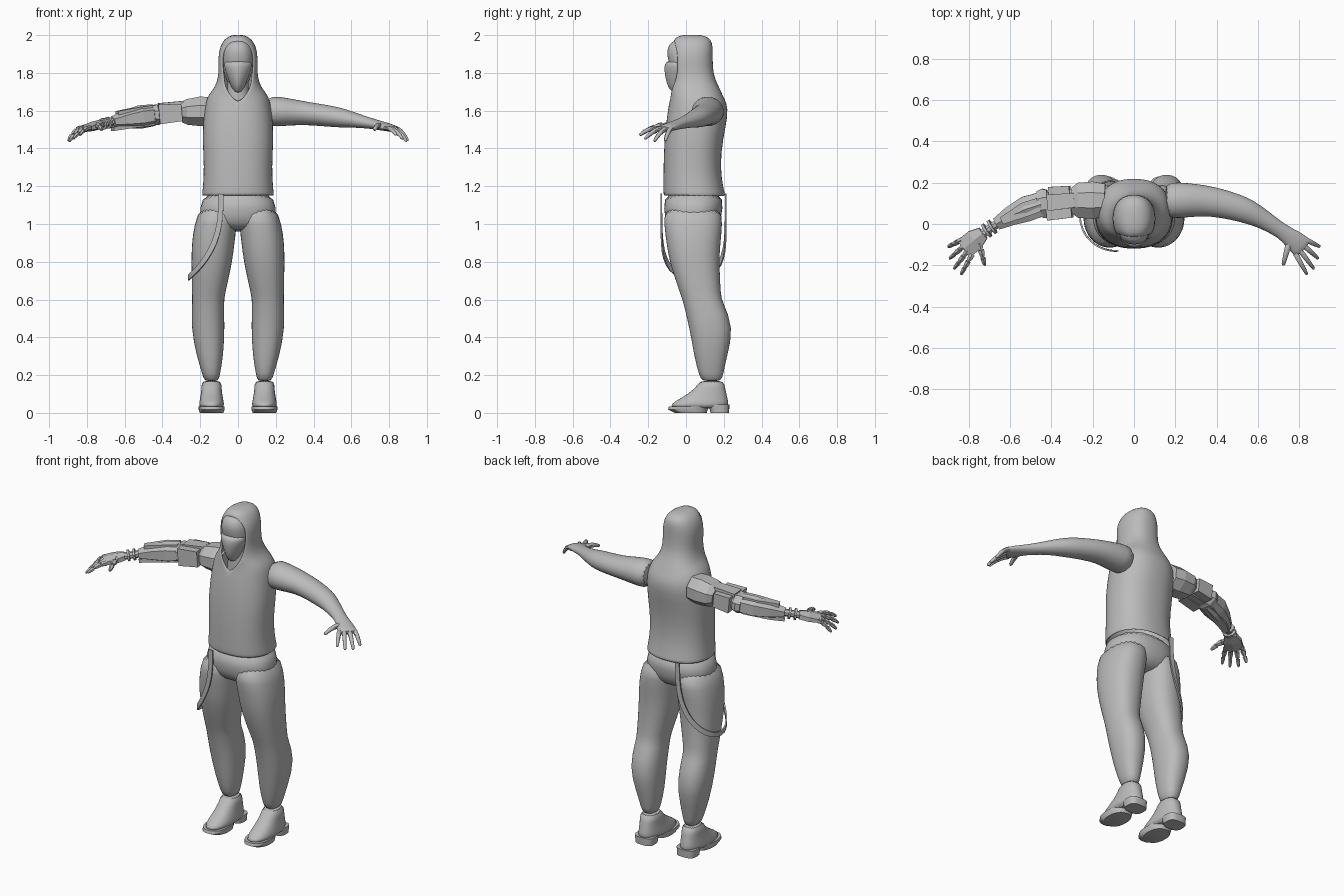
import bpy, bmesh
from math import sin, cos, asin, pi, copysign, radians
from mathutils import Vector

cube = bpy.data.objects.get("Cube")
if cube:
    bpy.data.objects.remove(cube, do_unlink=True)

tone = (.5, .5, .5, 1)
grey = bpy.data.materials.new("plain_grey")
grey.use_nodes = True
grey.diffuse_color = tone
grey.node_tree.nodes["Principled BSDF"].inputs["Base Color"].default_value = tone


def finish(name, bm, smooth=False, flat=False, thickness=0):
    """Turn a bmesh into a finished, shaded object."""
    bmesh.ops.remove_doubles(bm, verts=bm.verts, dist=.0001)
    bmesh.ops.recalc_face_normals(bm, faces=bm.faces)
    mesh = bpy.data.meshes.new(name)
    bm.to_mesh(mesh)
    bm.free()
    mesh.materials.append(grey)
    obj = bpy.data.objects.new(name, mesh)
    bpy.context.collection.objects.link(obj)
    if not flat:
        bpy.ops.object.select_all(action="DESELECT")
        obj.select_set(True)
        bpy.context.view_layer.objects.active = obj
        bpy.ops.object.shade_smooth_by_angle(angle=radians(45))
    if thickness:
        solid = obj.modifiers.new("cloth_thickness", "SOLIDIFY")
        solid.thickness = thickness
        solid.offset = -1
    if smooth:
        subdivision = obj.modifiers.new("subdivision", "SUBSURF")
        subdivision.levels = subdivision.render_levels = 1


def skin(bm, rings, hollow=False):
    """Bridge consecutive rings of vertices and cap the ends."""
    n = len(rings[0])
    for low, high in zip(rings, rings[1:]):
        for i in range(n - 1 if hollow else n):
            j = (i + 1) % n
            bm.faces.new((low[i], low[j], high[j], high[i]))
    bm.faces.new(rings[-1])
    if not hollow:
        bm.faces.new(rings[0])


def stack(name, rows, mid=0, power=2.3, n=24, hollow=False, **look):
    """Horizontal rings: height, half width, front y, back y, then extra centre x or opening."""
    bm = bmesh.new()
    rings = []
    for z, half, front, back, *extra in rows:
        gap = extra[0] if extra and hollow else 0
        centre = mid * extra[0] if extra and not hollow else mid
        start = asin(gap / half)
        steps = n - 1 if hollow else n
        ring = []
        for i in range(n):
            a = start + (2 * pi - 2 * start) * i / steps
            s, c = (copysign(abs(v) ** (2 / power), v) for v in (sin(a), cos(a)))
            ring.append(bm.verts.new((centre + half * s,
                                      (front + back - (back - front) * c) / 2, z)))
        rings.append(ring)
    skin(bm, rings, hollow)
    finish(name, bm, **look)


def upward(point):
    return Vector((0, 0, 1))


def sweep(name, path, n=16, outward=upward, **look):
    """Rings along a path of: position, half width, half height."""
    bm = bmesh.new()
    points = [Vector(p) for p, w, h in path]
    rings = []
    for i, (p, (_, w, h)) in enumerate(zip(points, path)):
        along = (points[min(i + 1, len(path) - 1)] - points[max(i - 1, 0)]).normalized()
        across = along.cross(outward(p)).normalized()
        up = across.cross(along)
        grow = 1 / cos(pi / n)
        angles = [2 * pi * (k + .5) / n for k in range(n)]
        rings.append([bm.verts.new(p + (across * w * cos(a) + up * h * sin(a)) * grow)
                      for a in angles])
    skin(bm, rings)
    finish(name, bm, **look)


def limb(name, side, rows, forward=0, lift=0, **look):
    """Sweep along the curved arm axis; rows are distance from centre, half width, half height."""
    path = []
    for x, w, h in rows:
        y = .115 - .86 * max(0, x - .3) ** 2 - forward
        z = 1.598 - .18 * (x - .1) ** 2 + lift
        path.append(((x * side, y, z), w, h))
    sweep(name, path, **look)


# Sleeveless top and hood in one piece, open at the face and neck
stack("hooded_vest", [
    (1.15, .193, -.12, .21), (1.18, .187, -.12, .2), (1.3, .179, -.12, .18),
    (1.45, .19, -.115, .195), (1.58, .182, -.1, .225), (1.64, .172, -.09, .216),
    (1.68, .16, -.085, .195, .03), (1.715, .13, -.09, .18, .055),
    (1.75, .113, -.085, .162, .07), (1.8, .101, -.085, .143, .078),
    (1.88, .106, -.09, .141, .087), (1.945, .096, -.085, .142, .068),
    (1.975, .075, -.07, .132), (1.993, .05, -.045, .11), (2.002, .02, -.01, .07),
], n=33, hollow=True, thickness=.012, smooth=True)

# Head, mask and neck
stack("neck", [(1.5, .07, -.06, .09), (1.75, .055, -.05, .08)])
stack("head_visor", [
    (1.72, .05, -.05, .08), (1.8, .075, -.075, .1), (1.86, .084, -.094, .11),
    (1.91, .083, -.103, .11), (1.95, .07, -.092, .1), (1.978, .04, -.06, .07),
], smooth=True)
stack("face_mask", [
    (1.69, .018, -.075, .02), (1.74, .043, -.105, .02), (1.82, .071, -.117, .02),
    (1.85, .076, -.112, .02), (1.865, .066, -.098, .02),
], power=1.75, smooth=True)

# Trousers
stack("trouser_hips", [
    (1.18, .178, -.112, .195), (1.08, .206, -.12, .196),
    (1, .2, -.105, .18), (.96, .1, -.05, .13),
], n=32, smooth=True)
for side, word in ((1, "left"), (-1, "right")):
    stack(word + "_trouser_leg", [
        (1.1, .1, -.118, .19, .1), (1, .113, -.118, .194, .118),
        (.9, .114, -.104, .183, .132), (.8, .109, -.09, .176, .138),
        (.62, .087, -.027, .185, .157), (.595, .084, -.018, .192, .158),
        (.45, .09, .018, .256, .16), (.3, .071, .043, .217, .148),
        (.2, .046, .068, .197, .142), (.165, .037, .086, .186, .14),
    ], side, smooth=True)
    # Ankle boot with front sole and heel block
    foot = side * .14
    stack(word + "_boot", [
        (.02, .065, -.088, .222), (.05, .067, -.078, .225), (.075, .061, -.032, .222),
        (.13, .052, .055, .207), (.175, .055, .068, .202),
    ], foot, smooth=True)
    stack(word + "_boot_sole", [
        (0, .062, -.06, .11), (.018, .069, -.095, .115), (.035, .069, -.09, .12),
    ], foot)
    stack(word + "_boot_heel", [(0, .058, .13, .228), (.045, .062, .12, .23)], foot, 3)

# Strap looping from the front waist round the right thigh to the back waist
strap = []
for i in range(25):
    turn = pi * (1 - cos(pi * i / 24)) / 2
    swing = max(0, sin(turn))
    strap.append(((-.09 - .172 * swing, .04 - .17 * cos(turn), 1.16 - .445 * swing ** .35),
                  .014, .004))
sweep("hanging_strap", strap, n=4, outward=lambda p: Vector((p.x + .09, p.y - .04, 0)))

# Bare left arm running into the palm
limb("left_arm", 1, [
    (.14, .088, .082), (.22, .087, .079), (.3, .079, .068), (.38, .072, .06),
    (.5, .065, .056), (.56, .059, .05), (.62, .047, .039), (.72, .034, .026),
    (.765, .048, .024), (.812, .055, .019), (.825, .05, .013),
], smooth=True)


# Armoured right arm: faceted core sections, then plates laid over them
def armour(name, rows, n=8, forward=0, lift=0):
    limb("right_" + name, -1, rows, forward, lift, n=n, flat=True)


armour("shoulder_cap", [(.14, .08, .075), (.2, .09, .078), (.27, .085, .068), (.3, .062, .052)])
armour("upper_arm", [(.28, .055, .045), (.45, .055, .045)])
armour("elbow", [(.41, .062, .048), (.43, .072, .054), (.455, .066, .05)])
armour("forearm", [(.445, .058, .05), (.52, .062, .054), (.6, .046, .042), (.665, .03, .026)], 6)
armour("wrist", [(.65, .02, .019), (.74, .021, .018)])
armour("palm", [(.73, .032, .022), (.77, .05, .022), (.822, .052, .016)], 6)
for start in (.682, .708):
    armour("wrist_cuff", [(start, .037, .03), (start + .01, .037, .03)], 10)
armour("upper_front_plate", [(.3, .032, .046), (.42, .034, .052)], 4, forward=.052)
armour("upper_back_plate", [(.31, .02, .042), (.41, .025, .047)], 4, forward=-.05)
armour("upper_top_plate", [(.29, .035, .012), (.42, .04, .012)], 4, lift=.048)
armour("forearm_top_plate", [(.46, .034, .012), (.53, .036, .012), (.64, .018, .01)], 4, lift=.042)
armour("forearm_lower_plate", [(.45, .03, .015), (.6, .026, .012), (.665, .016, .01)], 4, lift=-.038)


def digit(name, side, base, tip, radius):
    """Arched digit: smooth on the left hand, armoured segments on the right."""
    base, tip = Vector(base), Vector(tip)

    def at(t, scale=1):
        p = base.lerp(tip, t) + Vector((0, 0, .05 * t * (1 - t)))
        r = radius * scale * (1 - .45 * t * t)
        return (p.x * side, p.y, p.z), r, r

    if side > 0:
        sweep(name, [at(k / 5) for k in range(5)] + [at(.95), at(1, .4)], n=8)
        return
    sweep(name + "_core", [at(k / 4, .6) for k in range(5)], n=6, flat=True)
    for k in range(3):
        a, b = k / 3 + .04, (k + 1) / 3 - .02
        sweep(name + "_segment", [at(a, 1.1), at((a + b) / 2, 1.1), at(b, .85)], n=6, flat=True)


# Fingers fan out from the edge of the palm, little finger first
tips = [(.9, -.11, 1.44), (.893, -.168, 1.437), (.872, -.218, 1.45), (.838, -.245, 1.47)]
for side, word in ((1, "left"), (-1, "right")):
    for k, tip in enumerate(tips):
        spread = .042 - .028 * k
        knuckle = (.807 + .6 * spread, -.11 + .8 * spread, 1.507)
        digit(word + "_finger", side, knuckle, tip, .0125)
    digit(word + "_thumb", side, (.752, -.082, 1.517), (.722, -.2, 1.497), .0145)
